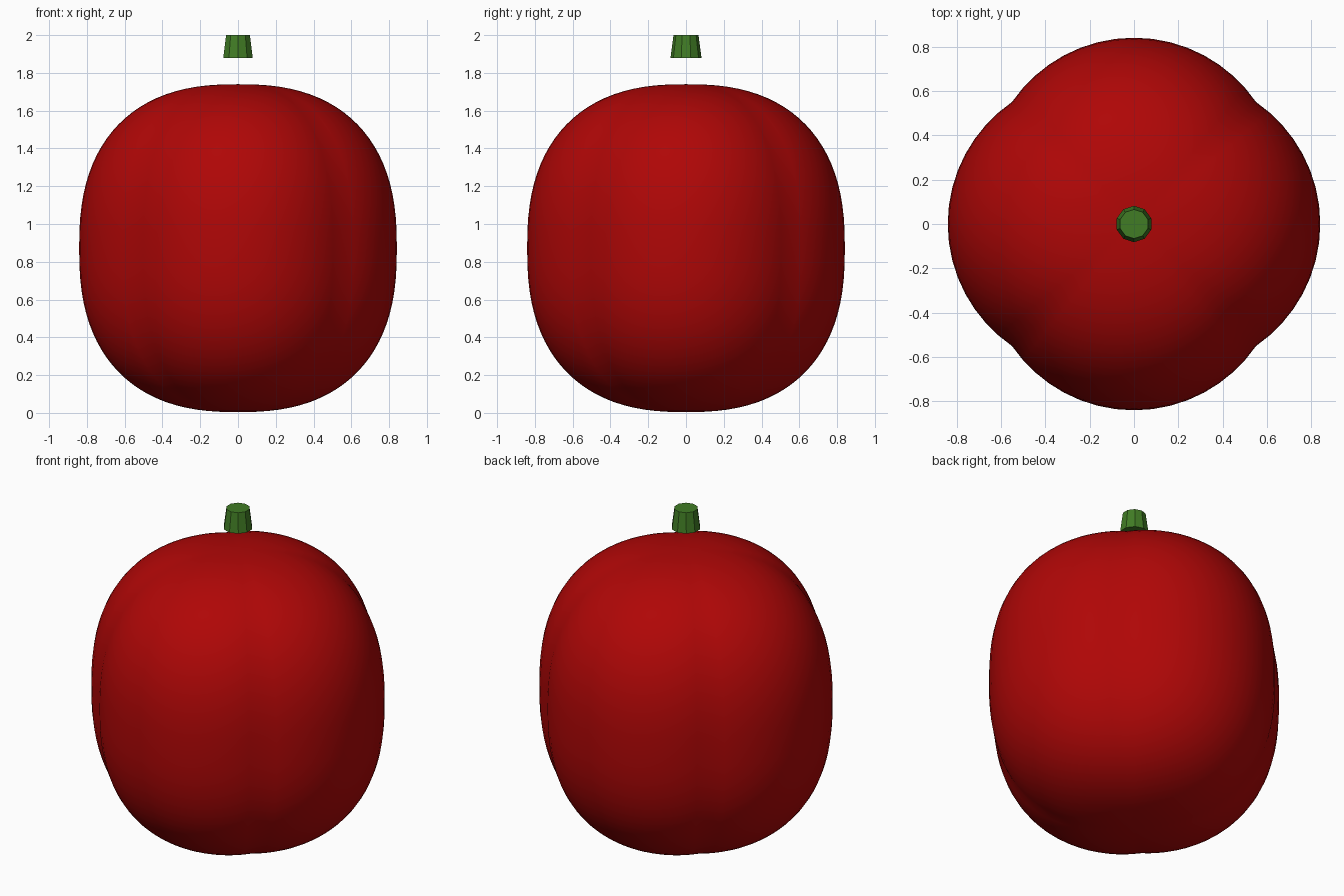
import bpy, bmesh, math

cube = bpy.data.objects.get("Cube")
if cube:
    bpy.data.objects.remove(cube, do_unlink=True)


def make_material(name, rgb):
    mat = bpy.data.materials.new(name)
    mat.use_nodes = True
    mat.diffuse_color = (*rgb, 1)
    mat.node_tree.nodes["Principled BSDF"].inputs["Base Color"].default_value = (*rgb, 1)
    return mat


def add_object(name, bm, mat, location):
    mesh = bpy.data.meshes.new(name)
    bm.to_mesh(mesh)
    bm.free()
    mesh.materials.append(mat)
    obj = bpy.data.objects.new(name, mesh)
    obj.location = location
    bpy.context.collection.objects.link(obj)
    return obj


red = make_material("pepper red", (0.43, 0.002, 0.002))
green = make_material("stem green", (0.052, 0.2, 0.018))

# Body: four round lobes in plan, swept through a squarish rounded profile
LOBE_OFFSET, LOBE_RADIUS, HALF_HEIGHT = 0.173, 0.668, 0.868
SQUARENESS = 2.45


def plan_radius(angle):
    """Distance from the axis to the lobe outline at this angle."""
    b = LOBE_OFFSET * max(abs(math.cos(angle)), abs(math.sin(angle)))
    return b + math.sqrt(b * b + LOBE_RADIUS ** 2 - LOBE_OFFSET ** 2)


def shape_body(co):
    """Turn a point of the unit sphere into a point of the body."""
    power = 2 / SQUARENESS
    angle = math.atan2(co.y, co.x)
    reach = plan_radius(angle) * math.hypot(co.x, co.y) ** power
    height = math.copysign(HALF_HEIGHT * abs(co.z) ** power, co.z)
    return reach * math.cos(angle), reach * math.sin(angle), height


bm = bmesh.new()
bmesh.ops.create_uvsphere(bm, u_segments=64, v_segments=48, radius=1)
for v in bm.verts:
    v.co = shape_body(v.co)
for f in bm.faces:
    f.smooth = True
add_object("pepper_body", bm, red, (0, 0, 0.872))

# Stem: a short tapered ten-sided plug hovering over the body
bm = bmesh.new()
bmesh.ops.create_cone(bm, cap_ends=True, segments=10,
                      radius1=0.082, radius2=0.066, depth=0.12)
add_object("stem", bm, green, (0, 0, 1.94))
